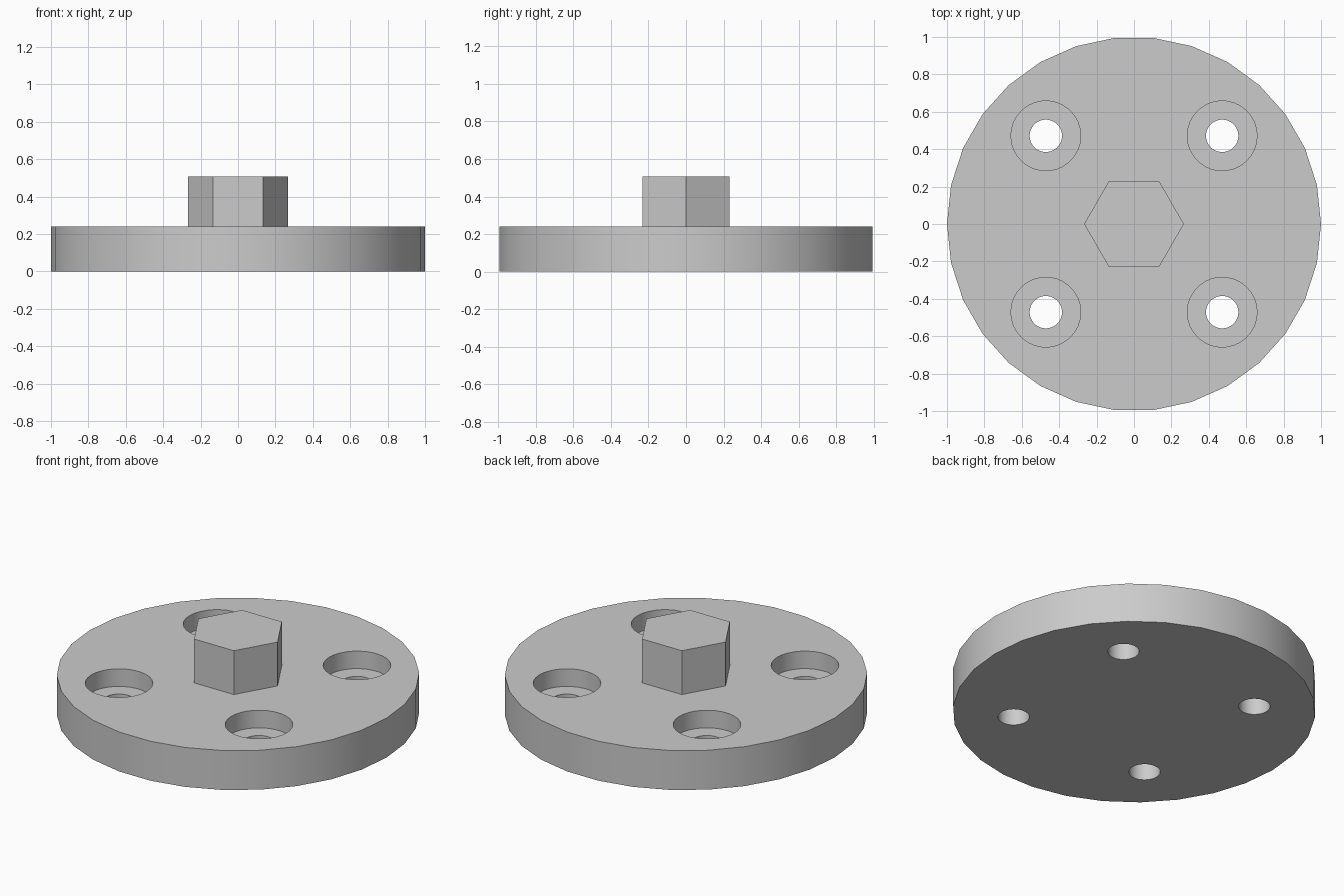
import bpy
import bmesh
from math import cos, sin, pi

cube = bpy.data.objects.get("Cube")
if cube:
    bpy.data.objects.remove(cube, do_unlink=True)

PLATE_TOP = 0.24
HEX_TOP = 0.507
HOLE_OFFSET = 0.4714
SEAT_Z = PLATE_TOP - 0.107

grey = bpy.data.materials.new("plain grey")
grey.use_nodes = True
colour = (0.6, 0.6, 0.6, 1)
grey.diffuse_color = colour
grey.node_tree.nodes["Principled BSDF"].inputs["Base Color"].default_value = colour


def lathe(name, rings, sides, x=0, y=0):
    """Closed solid from (radius, height) rings, first corner on +x."""
    bm = bmesh.new()
    loops = []
    for r, z in rings:
        angles = [2 * pi * i / sides for i in range(sides)]
        loops.append([bm.verts.new((x + r * cos(a), y + r * sin(a), z)) for a in angles])
    for low, high in zip(loops, loops[1:]):
        for i in range(sides):
            j = (i + 1) % sides
            bm.faces.new((low[i], low[j], high[j], high[i]))
    bm.faces.new(loops[0][::-1])
    bm.faces.new(loops[-1])
    mesh = bpy.data.meshes.new(name)
    bm.to_mesh(mesh)
    bm.free()
    mesh.materials.append(grey)
    obj = bpy.data.objects.new(name, mesh)
    bpy.context.collection.objects.link(obj)
    return obj


def select(obj):
    bpy.ops.object.select_all(action="DESELECT")
    obj.select_set(True)
    bpy.context.view_layer.objects.active = obj


# Round base plate
plate = lathe("base_plate", [(1, 0), (1, PLATE_TOP)], 30)

# Four counterbored screw holes
bore = [(0.0867, -0.1), (0.0867, SEAT_Z), (0.1867, SEAT_Z), (0.1867, PLATE_TOP + 0.1)]
for sx in (-1, 1):
    for sy in (-1, 1):
        cutter = lathe("screw_hole_cutter", bore, 30, sx * HOLE_OFFSET, sy * HOLE_OFFSET)
        cutter.hide_render = True
        select(plate)
        cut = plate.modifiers.new("screw_hole", "BOOLEAN")
        cut.operation = "DIFFERENCE"
        cut.solver = "EXACT"
        cut.object = cutter
        bpy.ops.object.modifier_apply(modifier=cut.name)
        bpy.data.objects.remove(cutter, do_unlink=True)

select(plate)
bpy.ops.object.shade_smooth_by_angle(angle=pi / 6)

# Hexagonal drive post, sunk slightly into the plate
lathe("hex_post", [(0.2667, PLATE_TOP - 0.02), (0.2667, HEX_TOP)], 6)
